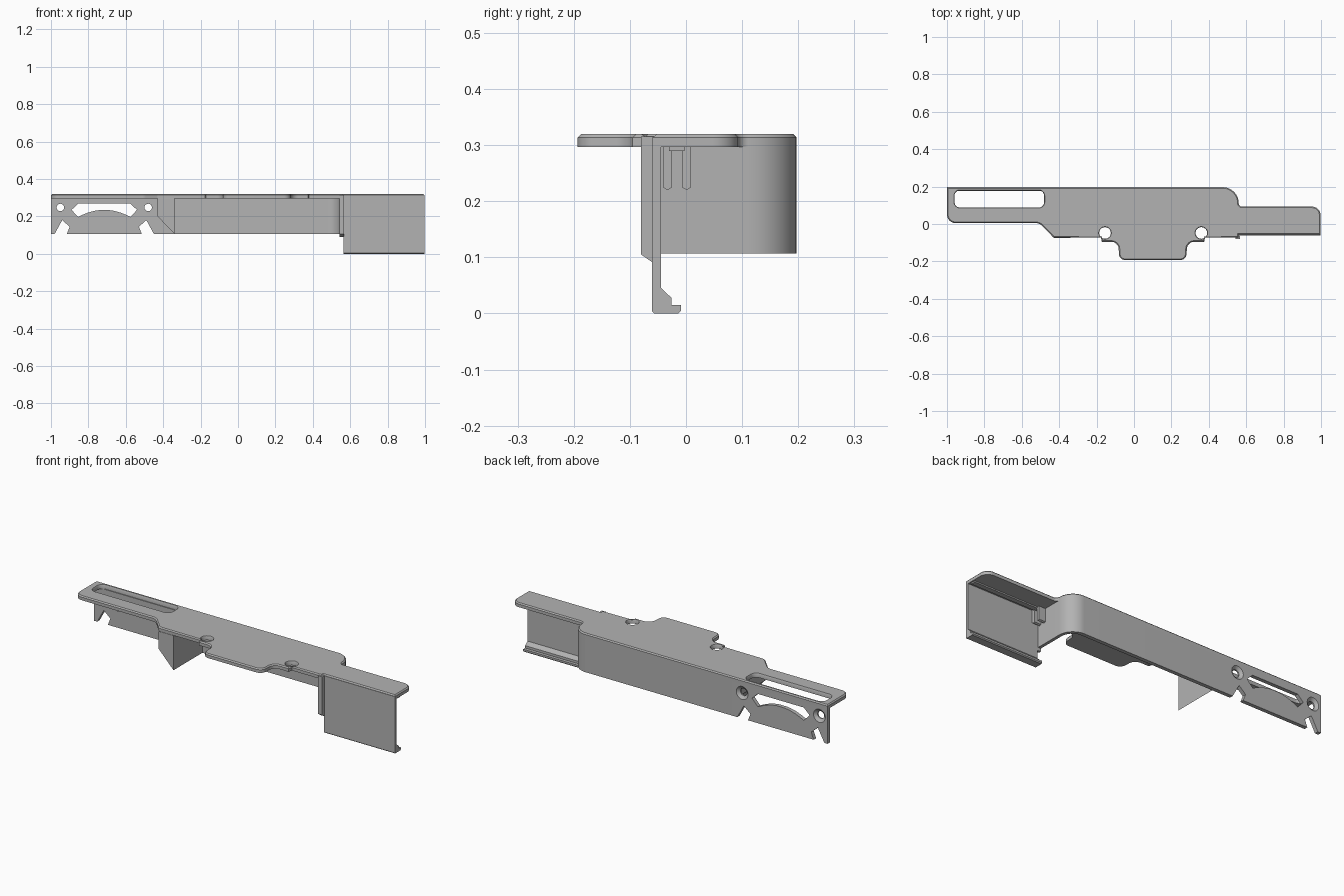
import bpy, bmesh, math
from mathutils import Vector
from mathutils.geometry import tessellate_polygon

if "Cube" in bpy.data.objects:
    bpy.data.objects.remove(bpy.data.objects["Cube"])

GREY = (0.45, 0.45, 0.45, 1)
grey = bpy.data.materials.new("plain_grey")
grey.use_nodes = True
grey.diffuse_color = GREY
grey.node_tree.nodes["Principled BSDF"].inputs["Base Color"].default_value = GREY

TOP, UNDER, WALL_BASE = 0.32, 0.297, 0.107
BACK, INNER = 0.197, 0.176


def rounded(points, steps=8):
    """Outline from (u, v) or (u, v, radius) corners, with arcs at the radii."""
    out = []
    for i, corner in enumerate(points):
        p = Vector((corner[0], corner[1], 0))
        r = corner[2] if len(corner) > 2 else 0
        if not r:
            out.append(p)
            continue
        before, after = points[i - 1], points[(i + 1) % len(points)]
        a = (Vector((before[0], before[1], 0)) - p).normalized()
        b = (Vector((after[0], after[1], 0)) - p).normalized()
        half = a.angle(b) / 2
        centre = p + (a + b).normalized() * r / math.sin(half)
        reach = r / math.tan(half)
        start, end = p + a * reach - centre, p + b * reach - centre
        for k in range(steps + 1):
            t = k / steps
            out.append(centre + (start * (1 - t) + end * t).normalized() * r
                       if 2 * half > math.pi / 3 else centre + start.lerp(end, t))
    return out


def circle(u, v, r, n=28):
    return [Vector((u + r * math.cos(2 * math.pi * k / n),
                    v + r * math.sin(2 * math.pi * k / n), 0)) for k in range(n)]


def inset(loop, d):
    """Move a loop inwards by d (outwards when d is negative)."""
    area = sum(p.x * q.y - q.x * p.y for p, q in zip(loop, loop[1:] + loop[:1]))
    side = 1 if area > 0 else -1
    out = []
    for i, p in enumerate(loop):
        a = (p - loop[i - 1]).normalized()
        b = (loop[(i + 1) % len(loop)] - p).normalized()
        na, nb = Vector((-a.y, a.x, 0)), Vector((-b.y, b.x, 0))
        out.append(p + (na + nb) * (side * d / max(0.3, 1 + na.dot(nb))))
    return out


def solid(name, layers, axis):
    """Join matching sets of loops, given as (height, loops), into one solid."""
    place = {"z": lambda p, h: (p.x, p.y, h),
             "y": lambda p, h: (p.x, h, p.y),
             "x": lambda p, h: (h, p.x, p.y)}[axis]
    bm = bmesh.new()
    rows = [[[bm.verts.new(place(p, h)) for p in loop] for loop in loops]
            for h, loops in layers]
    for (h, loops), row in ((layers[0], rows[0]), (layers[-1], rows[-1])):
        flat = [v for ring in row for v in ring]
        for tri in tessellate_polygon(loops):
            bm.faces.new([flat[i] for i in tri])
    for low, high in zip(rows, rows[1:]):
        for a, b in zip(low, high):
            for i in range(len(a)):
                bm.faces.new((a[i - 1], a[i], b[i], b[i - 1]))
    bmesh.ops.recalc_face_normals(bm, faces=bm.faces)
    mesh = bpy.data.meshes.new(name)
    bm.to_mesh(mesh)
    bm.free()
    mesh.materials.append(grey)
    obj = bpy.data.objects.new(name, mesh)
    bpy.context.collection.objects.link(obj)
    bpy.ops.object.select_all(action="DESELECT")
    obj.select_set(True)
    bpy.context.view_layer.objects.active = obj
    bpy.ops.object.shade_smooth_by_angle(angle=math.radians(30))
    return obj


def prism(name, points, axis, low, high):
    loops = [rounded(points)]
    return solid(name, [(low, loops), (high, loops)], axis)


# Top plate with slot, two screw holes and a chamfered upper rim
outline = rounded([
    (-1, BACK), (0.56, BACK, 0.085), (0.56, 0.093, 0.018), (0.997, 0.093, 0.045),
    (0.997, -0.058), (0.56, -0.058), (0.56, -0.073), (0.38, -0.073),
    (0.375, -0.095), (0.284, -0.095, 0.04), (0.28, -0.193, 0.035),
    (-0.08, -0.193, 0.035), (-0.083, -0.095, 0.04), (-0.172, -0.095),
    (-0.177, -0.073), (-0.43, -0.073, 0.02), (-0.505, 0.005, 0.05),
    (-1, 0.005, 0.045)])
holes = [rounded([(-0.96, 0.088, 0.03), (-0.48, 0.088, 0.03),
                  (-0.48, 0.18, 0.03), (-0.96, 0.18, 0.03)]),
         circle(-0.155, -0.048, 0.031), circle(0.36, -0.048, 0.031)]
rim = 0.006
plate = [outline] + holes
plate_top = [inset(outline, rim)] + [inset(h, -rim / 2) for h in holes]
solid("top_plate", [(UNDER, plate), (TOP - rim, plate), (TOP, plate_top)], "z")

# Back wall sweeping round into the side wall
prism("back_wall", [
    (-0.43, BACK), (0.56, BACK, 0.085), (0.56, -0.078), (0.543, -0.078),
    (0.543, INNER, 0.065), (-0.43, INNER)], "z", WALL_BASE, UNDER)

# Pierced panel: notched foot, arched window and countersunk screw holes
MID = -0.715


def mirrored(points):
    return points + [(2 * MID - u, v) for u, v in reversed(points)]


panel = rounded(mirrored([(-1, UNDER), (-1, WALL_BASE), (-0.98, WALL_BASE),
                          (-0.94, 0.18), (-0.9, 0.145), (-0.915, WALL_BASE)]))
arch = [(MID - 0.14 * k / 6, 0.235 - 0.038 * (k / 6) ** 2) for k in range(1, 7)]
window = rounded(mirrored([*arch, (-0.89, 0.235), (-0.855, 0.268)]))


def panel_loops(radius):
    return [panel, window] + [circle(MID + s * 0.235, 0.248, radius) for s in (-1, 1)]


solid("pierced_panel", [(INNER, panel_loops(0.02)), (INNER + 0.008, panel_loops(0.02)),
                        (BACK, panel_loops(0.036))], "y")

# Cross wall with a sloped foot
prism("sloped_gusset", [(-0.43, UNDER), (-0.43, 0.2), (-0.34, WALL_BASE),
                        (-0.34, UNDER)], "y", -0.075, INNER)

# Front corner rib joining the side wall to the end panel
prism("corner_rib", [(-0.08, 0.315), (-0.08, 0.105), (-0.058, 0.09), (-0.045, 0.09),
                     (-0.045, 0.315)], "x", 0.543, 0.568)

# Tall end panel with a hooked lower lip
prism("end_panel", [
    (-0.061, 0.314), (-0.061, 0.004), (-0.057, 0), (-0.014, 0), (-0.009, 0.005),
    (-0.009, 0.015), (-0.026, 0.015), (-0.026, 0.028), (-0.045, 0.046),
    (-0.045, 0.314)], "x", 0.565, 0.997)

# Rail beneath the wing and a pair of clip posts at its inner end
prism("under_rail", [(-0.03, 0.3), (-0.03, 0.29), (-0.003, 0.29), (-0.003, 0.3)],
      "x", 0.58, 0.99)
for side, y in (("front", -0.033), ("back", 0.001)):
    prism(side + "_clip_post", [(y - 0.008, 0.3), (y - 0.008, 0.225), (y, 0.22),
                                (y + 0.008, 0.225), (y + 0.008, 0.3)],
          "x", 0.555, 0.6)
